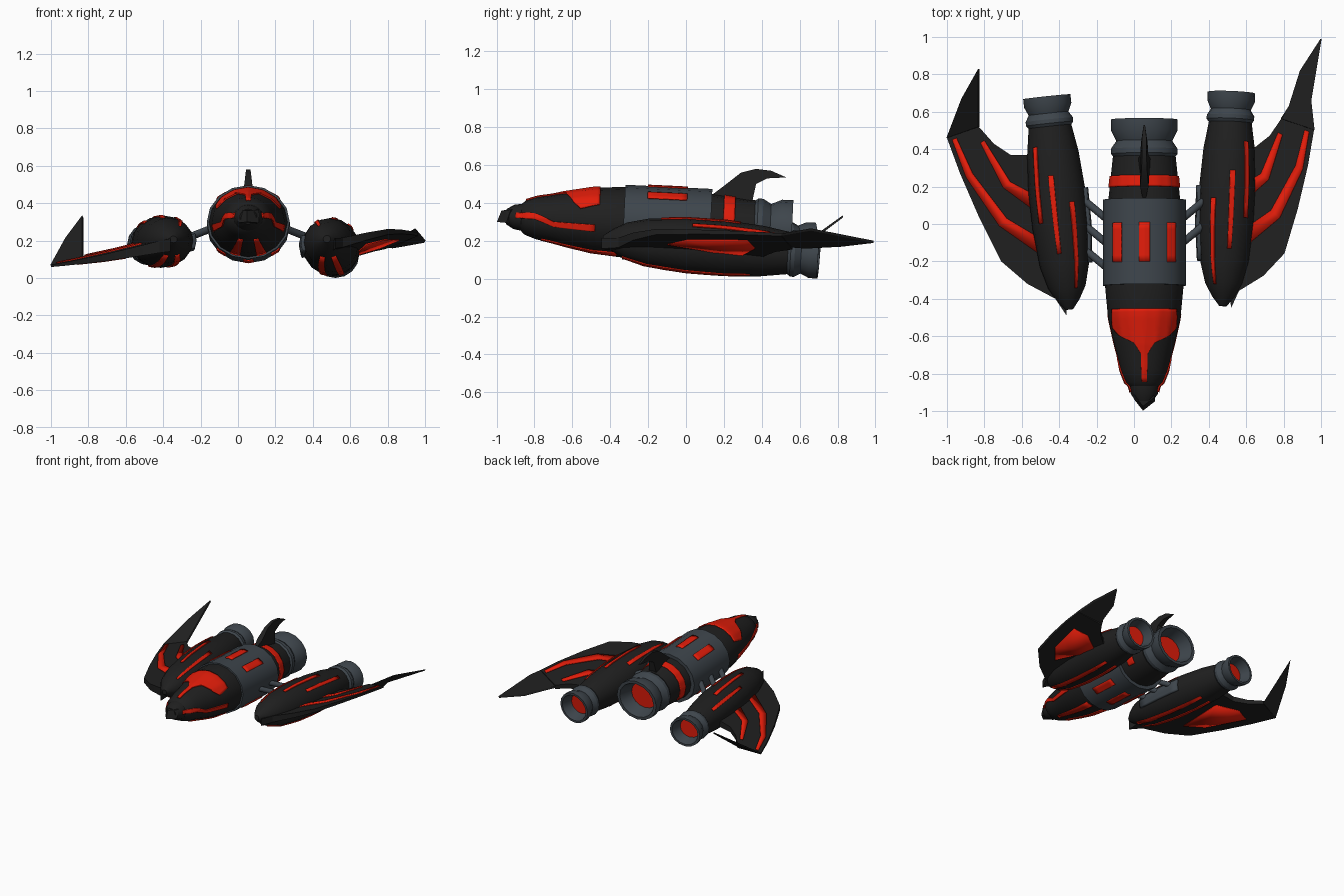
import bpy, math
from mathutils import Vector, Matrix

if "Cube" in bpy.data.objects:
    bpy.data.objects.remove(bpy.data.objects["Cube"])

def material(name, *col):
    m = bpy.data.materials.new(name)
    m.diffuse_color = (*col, 1)
    m.use_nodes = True
    m.node_tree.nodes["Principled BSDF"].inputs["Base Color"].default_value = m.diffuse_color
    return m

BLACK = material("hull_black", .014, .014, .014)
GREY = material("metal_grey", .048, .06, .072)
RED = material("bright_red", .76, .012, .003)
N = 16

def mesh(name, verts, faces, mat, plate=0):
    me = bpy.data.meshes.new(name)
    me.from_pydata([tuple(v) for v in verts], [], faces)
    me.materials.append(mat)
    me.shade_smooth()
    me.set_sharp_from_angle(angle=math.radians(28))
    ob = bpy.data.objects.new(name, me)
    bpy.context.collection.objects.link(ob)
    if plate:
        mod = ob.modifiers.new("plate", "SOLIDIFY")
        mod.thickness, mod.offset = plate, 0
    return ob

def frame(origin, direction, zs=1):
    """Local frame whose y axis follows the hull axis."""
    y = Vector(direction).normalized()
    x = y.cross(Vector((0, 0, 1))).normalized()
    m = Matrix((x, y, x.cross(y))).transposed().to_4x4()
    return Matrix.Translation(origin) @ m @ Matrix.Diagonal((1, 1, zs, 1))

def polar(M, r, y, a):
    return M @ Vector((r * math.sin(a), y, r * math.cos(a)))

def grid_faces(rows, cols):
    w = cols + 1
    return [(k*w + c, k*w + c + 1, k*w + w + c + 1, k*w + w + c) for k in range(rows) for c in range(cols)]

def lathe(name, M, prof, mat):
    verts = [polar(M, r, y, math.tau * i / N) for y, r in prof for i in range(N)]
    faces = [(k*N + N + i, k*N + N + (i+1) % N, k*N + (i+1) % N, k*N + i)
             for k in range(len(prof) - 1) for i in range(N)]
    faces += [tuple(range(N)), tuple(reversed(range(len(verts) - N, len(verts))))]
    return mesh(name, verts, faces, mat)

def radius(prof, y):
    for (y0, r0), (y1, r1) in zip(prof, prof[1:]):
        if y1 > y0 and y0 <= y <= y1:
            return r0 + (r1 - r0) * (y - y0) / (y1 - y0)
    return prof[-1][1]

def patch(name, M, prof, rows, mat=RED, thick=.008, cols=8):
    """Thin plate lying on a lathed hull; rows are (y, mid angle, half angle)."""
    rr, sub, verts, step = [], 6, [], math.tau / N
    for p, q in zip(rows, rows[1:]):
        rr += [tuple(a + (b - a) * s / sub for a, b in zip(p, q)) for s in range(sub)]
    rr.append(rows[-1])
    for y, mid, half in rr:
        for c in range(cols + 1):
            a = math.radians(mid - half + 2 * half * c / cols)
            r = radius(prof, y) * math.cos(step/2) / math.cos(a % step - step/2)
            verts.append(polar(M, r + .003, y, a))
    faces = [f[::-1] for f in grid_faces(len(rr) - 1, cols)]
    return mesh(name, verts, faces, mat, thick)

def prism(name, pts, off, mat):
    n = len(pts)
    verts = [p + o for p, o in zip(pts, off)] + [p - o for p, o in zip(pts, off)]
    faces = [tuple(range(n)), tuple(reversed(range(n, 2*n)))]
    faces += [(i, i + n, (i + 1) % n + n, (i + 1) % n) for i in range(n)]
    return mesh(name, verts, faces, mat)

def nozzle(name, M, y, L, R):
    prof = [(0, .88), (.12, 1), (.25, 1), (.45, .84), (.72, 1), (1, 1), (1, .86), (.5, .66)]
    lathe(name, M, [(y + t*L, k*R) for t, k in prof], GREY)
    lathe(name + "_glow", M, [(y + t*L, .64*R) for t in (.49, .53)], RED)

# Central fuselage
F = frame((.055, 0, .283), (0, 1, -.048), .89)
HULL = [(-.95, .045), (-.91, .072), (-.87, .08), (-.85, .102), (-.79, .126), (-.72, .14), (-.65, .16),
        (-.5, .194), (-.33, .21), (.13, .192), (.36, .168)]
SLEEVE = [(-.33, .2), (-.33, .222), (.13, .222), (.13, .18)]
lathe("fuselage", F, HULL, BLACK)
lathe("sleeve", F, SLEEVE, GREY)
nozzle("main_nozzle", F, .35, .21, .178)
patch("canopy", F, HULL, [(-.85, 0, 7), (-.7, 0, 7), (-.64, 0, 20), (-.6, 0, 52), (-.56, 0, 68),
                          (-.46, 0, 60)], cols=24)
patch("rear_band", F, HULL, [(.195, 0, 125), (.255, 0, 125)], cols=50)
for s in (-1, 1):
    patch("nose_stripe", F, HULL, [(-.9, s*82, 12), (-.8, s*85, 8), (-.7, s*103, 6), (-.48, s*103, 6)])
    patch("belly_stripe", F, HULL, [(-.76, 180 + s*18, 6), (-.36, 180 + s*20, 8)])
for a in (-41, 0, 41, 139, 180, 221):
    patch("sleeve_window", F, SLEEVE, [(-.21, a, 7.5), (0, a, 7.5)])

# Nose sensor block
R = Matrix.Translation((.055, -.93, .33)) @ Matrix.Rotation(math.radians(38), 4, 'Z')
prism("nose_sensor", [R @ Vector((x * .04, y * .04, 0)) for x, y in ((-1, -1), (1, -1), (1, 1), (-1, 1))],
      [Vector((0, .012, h)) for h in (.03, .035, .045, .035)], BLACK)

# Dorsal fin
FIN = [(.12, .43), (.2, .49), (.29, .56), (.37, .58), (.45, .57), (.53, .535), (.43, .53), (.37, .5), (.35, .41)]
prism("dorsal_fin", [Vector((.055, y, z)) for y, z in FIN],
      [Vector((.012 + .12 * (.58 - z) if .15 < y < .5 else .004, 0, 0)) for y, z in FIN], BLACK)

# Side pods and wings share one plan shape; each side has its own tilt
POD = [(-.44, .02), (-.39, .06), (-.32, .1), (-.2, .132), (0, .15), (.2, .152), (.4, .138), (.55, .114)]
OUTLINE = [(.36, -.49), (.42, -.4), (.57, -.32), (.71, -.2), (.83, .04), (.93, .27), (1, .46),
           (.83, .52), (.75, .43), (.66, .37), (.5, .37), (.36, -.2)]
CORNER, INNER = OUTLINE[6], OUTLINE[7]
STRIPES = [[(.96, .455), (.88, .26), (.7, .01), (.5, -.12)], [(.81, .44), (.68, .21), (.53, .115)]]
PANEL = [(.6, -.14), (.72, -.03), (.86, .28), (.76, .32), (.6, .24)]

def side(n, s, M, plan, plane, fin, struts):
    lathe(n + "_pod", M, POD, BLACK)
    nozzle(n + "_nozzle", M, .54, .165, .127)
    for a, y0, y1 in ((42, .03, .44), (9, -.14, .28), (-29, -.33, .13)):
        patch(n + "_pod_stripe", M, POD, [(y0, s*a, 4.5), (y1, s*a, 5.5)])
    for a in (160, 197):
        patch(n + "_pod_belly_stripe", M, POD, [(-.33, a, 8), (.35, a, 4.5)])
    # Grey mounting pad facing the fuselage
    patch(n + "_pod_mount", M, POD, [(-.2, -s*92, 18), (.2, -s*92, 18)], GREY, .03)

    def half(x):
        return .006 + .045 * max(0, 1 - abs(x))

    def wing(p, lift=0):
        x, y = plan(*p)
        a, b, c = plane
        return Vector((x, y, a + b*x + c*y + lift * (half(x) + .003)))

    prism(n + "_wing", [wing(p) for p in OUTLINE],
          [Vector((0, 0, half(plan(*p)[0]))) for p in OUTLINE], BLACK)
    tip = [wing(CORNER)] + [Vector(p) for p in fin] + [wing(INNER)]
    prism(n + "_wing_tip", tip, [Vector((s*.003, 0, .006))] * len(tip), BLACK)
    # Wing stripes, wider toward the root
    for path in STRIPES:
        P, verts = [Vector(p) for p in path], []
        last = len(P) - 1
        for i, p in enumerate(P):
            t = (P[min(i + 1, last)] - P[max(i - 1, 0)]).normalized()
            w = Vector((-t.y, t.x)) * (.012 + .024 * i / last)
            verts += [wing(p + w, 1), wing(p - w, 1)]
        mesh(n + "_wing_stripe", verts, grid_faces(last, 1), RED, .009)
    mesh(n + "_wing_panel", [wing(p, -1) for p in PANEL], [tuple(range(len(PANEL)))], RED, .009)
    # Struts joining pod to sleeve
    for y in struts:
        a, b = Vector((.055 + s*.205, y, .262)), Vector((.055 + s*.325, y + .1, .215))
        lathe(n + "_strut", frame(a, b - a), [(0, .02), ((b - a).length, .02)], GREY)

side("left", -1, frame((-.392, -.02, .197), (-.106, 1, -.022), .91), lambda x, y: (-x, y), (.271, .22, .03),
     [(-.92, .67, .21), (-.83, .83, .33)], (.03, -.1, -.23))
side("right", 1, frame((.493, 0, .176), (.04, 1, -.075), .97),
     lambda x, y: (.081 + .967*x - .186*y, y + .043), (-.025, .32, -.1),
     [(.945, .66, .26), (1, .99, .195), (.89, .82, .175), (.83, .63, .165)], (.03, -.1))
